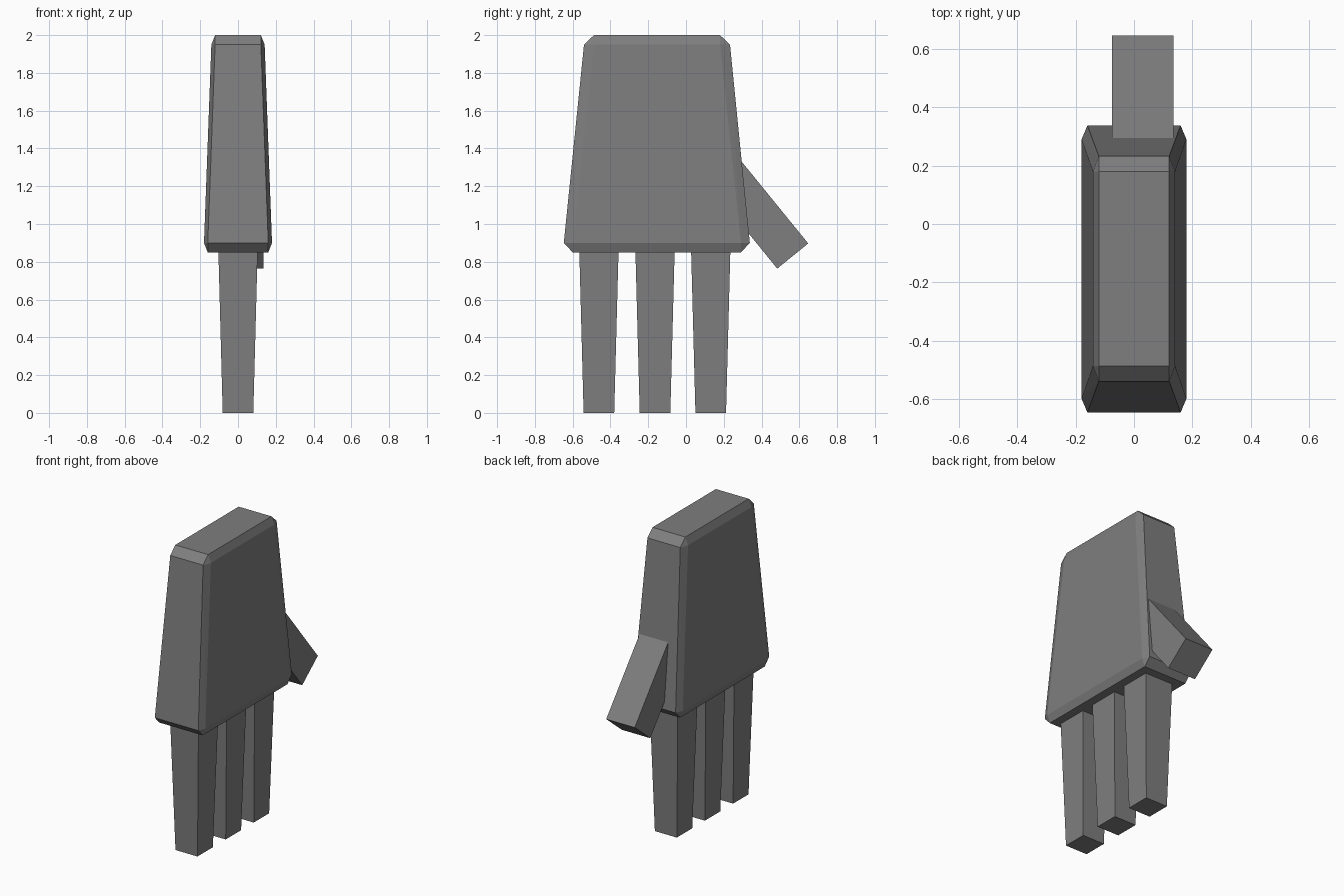
import bpy, bmesh
from mathutils import Vector

if "Cube" in bpy.data.objects:
    bpy.data.objects.remove(bpy.data.objects["Cube"])

# Dark grey for every part
grey = bpy.data.materials.new("dark_grey")
grey.diffuse_color = (0.21, 0.21, 0.21, 1)
grey.use_nodes = True
grey.node_tree.nodes["Principled BSDF"].inputs["Base Color"].default_value = grey.diffuse_color


def hull(name, points):
    """Flat-faced convex solid around the given points."""
    bm = bmesh.new()
    for p in points:
        bm.verts.new(p)
    bmesh.ops.convex_hull(bm, input=bm.verts)
    bmesh.ops.dissolve_limit(bm, angle_limit=0.01, verts=bm.verts, edges=bm.edges)
    bmesh.ops.recalc_face_normals(bm, faces=bm.faces)
    mesh = bpy.data.meshes.new(name)
    bm.to_mesh(mesh)
    bm.free()
    mesh.materials.append(grey)
    obj = bpy.data.objects.new(name, mesh)
    bpy.context.collection.objects.link(obj)
    return obj


def rect(hx, y0, y1, z):
    return [(x, y, z) for x in (-hx, hx) for y in (y0, y1)]


def bevelled_end(hx, y0, y1, z_cap, z_ring, bx=0.02, by=0.053):
    """Cap rectangle plus the chamfer ring next to it."""
    return (rect(hx - bx, y0 + by, y1 - by, z_cap)
            + rect(hx, y0 + by, y1 - by, z_ring)
            + rect(hx - bx, y0, y1, z_ring))


# Tapered palm with chamfered edges
hull("palm", bevelled_end(0.18, -0.647, 0.338, 0.85, 0.90, by=0.047)
     + bevelled_end(0.141, -0.54, 0.233, 2.0, 1.95))

# Three tapered fingers, rooted slightly inside the palm
for i, y in enumerate((-0.461, -0.164, 0.131)):
    hull(f"finger_{i + 1}", rect(0.081, y - 0.081, y + 0.081, 0.0)
         + rect(0.105, y - 0.105, y + 0.105, 0.90))

# Straight thumb angled out of the palm's back edge
outer, inner = Vector((0, 0.647, 0.897)), Vector((0, 0.483, 0.764))
along = Vector((0, -0.631, 0.776)) * 0.66
hull("thumb", [Vector((x, 0, 0)) + p + d
               for x in (-0.075, 0.135)
               for p in (outer, inner)
               for d in (Vector(), along)])
